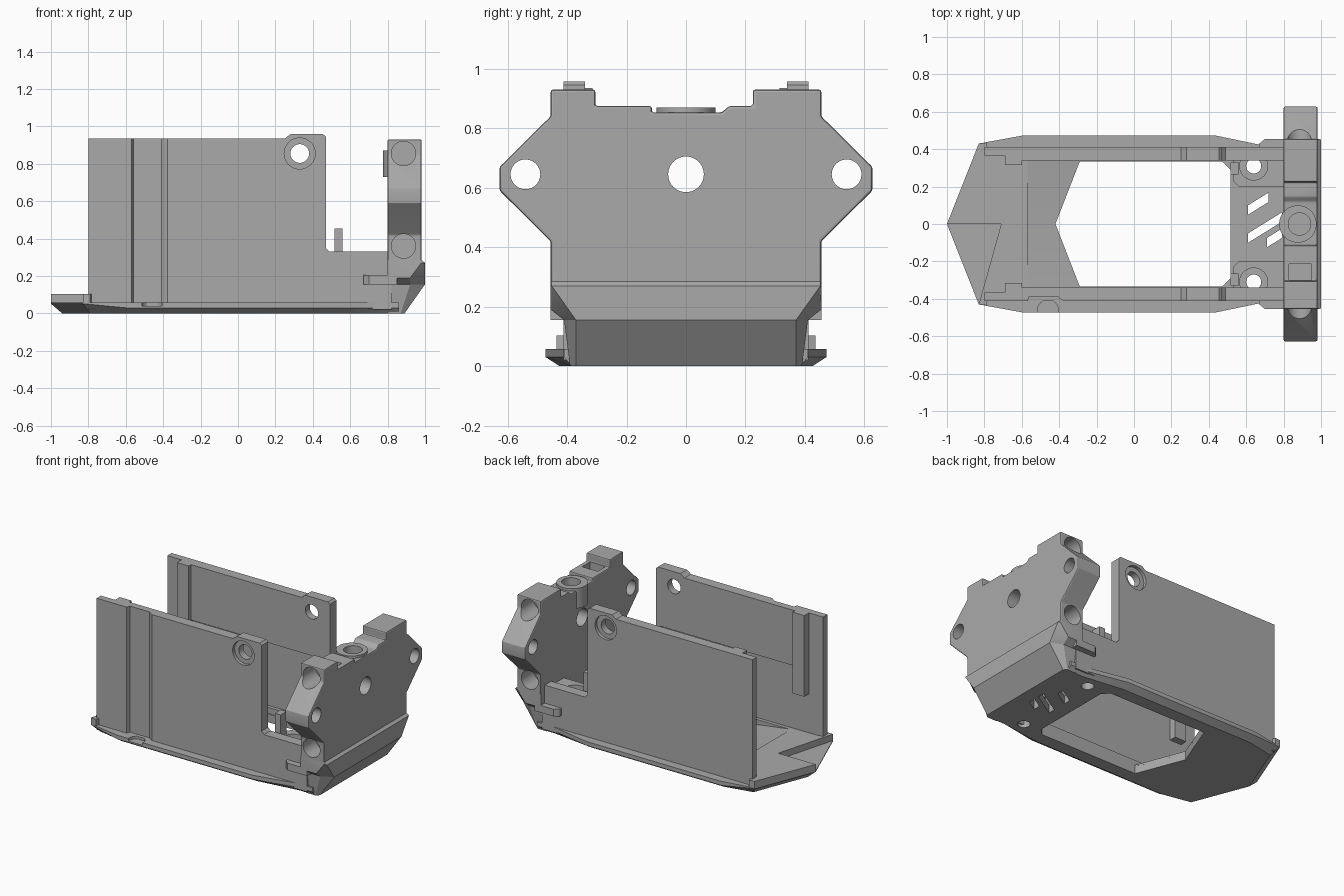
import bpy, bmesh, math
from mathutils import Matrix

if "Cube" in bpy.data.objects:
    bpy.data.objects.remove(bpy.data.objects["Cube"], do_unlink=True)

grey = bpy.data.materials.new("plain grey")
grey.use_nodes = True
grey.diffuse_color = (0.4, 0.4, 0.4, 1)
grey.node_tree.nodes["Principled BSDF"].inputs["Base Color"].default_value = (0.4, 0.4, 0.4, 1)
parts = []


def finish(name, bm):
    bmesh.ops.recalc_face_normals(bm, faces=bm.faces)
    mesh = bpy.data.meshes.new(name)
    bm.to_mesh(mesh)
    bm.free()
    mesh.materials.append(grey)
    obj = bpy.data.objects.new(name, mesh)
    bpy.context.collection.objects.link(obj)
    parts.append(obj)
    return obj


def loft(name, rings):
    """Closed solid through equal-sized rings of 3D points."""
    bm = bmesh.new()
    loops = [[bm.verts.new(p) for p in ring] for ring in rings]
    n = len(loops[0])
    for a, b in zip(loops, loops[1:]):
        for i in range(n):
            j = (i + 1) % n
            bm.faces.new((a[i], a[j], b[j], b[i]))
    bm.faces.new(loops[0])
    bm.faces.new(loops[-1])
    return finish(name, bm)


def prism(name, points, axis, lo, hi):
    """Extrude a 2D outline along x, y or z."""
    place = {"x": lambda a, b, t: (t, a, b),
             "y": lambda a, b, t: (a, t, b),
             "z": lambda a, b, t: (a, b, t)}[axis]
    return loft(name, [[place(a, b, t) for a, b in points] for t in (lo, hi)])


def box(name, x, y, z):
    return prism(name, [(x[0], y[0]), (x[1], y[0]), (x[1], y[1]), (x[0], y[1])], "z", *z)


def cylinder(name, center, radius, length, axis):
    bm = bmesh.new()
    turn = {"x": Matrix.Rotation(math.pi / 2, 4, "Y"),
            "y": Matrix.Rotation(math.pi / 2, 4, "X"),
            "z": Matrix.Identity(4)}[axis]
    bmesh.ops.create_cone(bm, cap_ends=True, segments=40, radius1=radius, radius2=radius,
                          depth=length, matrix=Matrix.Translation(center) @ turn)
    return finish(name, bm)


def apply_modifiers(obj):
    graph = bpy.context.evaluated_depsgraph_get()
    graph.update()
    mesh = bpy.data.meshes.new_from_object(obj.evaluated_get(graph))
    obj.modifiers.clear()
    obj.data = mesh


def cut(obj, *cutters):
    for cutter in cutters:
        mod = obj.modifiers.new("cut", "BOOLEAN")
        mod.operation = "DIFFERENCE"
        mod.solver = "EXACT"
        mod.object = cutter
    apply_modifiers(obj)
    for cutter in cutters:
        parts.remove(cutter)
        bpy.data.objects.remove(cutter, do_unlink=True)


def mirrored(half):
    """Complete an outline about y = 0."""
    return half + [(x, -y) for x, y in reversed(half) if y > 0]


# Base plate with bevelled rim and pointed nose
rim = mirrored([(-1, 0), (-.83, .43), (-.6, .472), (.44, .472), (.74, .41), (.86, .41)])
sole = mirrored([(-.94, 0), (-.79, .385), (-.59, .425), (.44, .425), (.74, .385), (.86, .385)])
base = loft("base_plate", [
    [(x, y, 0) for x, y in sole],
    [(x, y, .052 if x < -.8 else .03) for x, y in rim],
    [(x, y, .058) for x, y in rim]])
opening = mirrored([(-.42, 0), (-.29, .335), (.47, .335), (.515, .29)])
cutters = [prism("opening", opening, "z", -.1, .3),
           cylinder("thumb_dimple", (-.46, -.46, .14), .055, .2, "z")]
for s in (1, -1):
    cutters.append(cylinder("screw_hole", (.64, s * .31, 0), .04, .4, "z"))
for x0, x1, y0 in ((.61, .72, .05), (.61, .79, -.1), (.71, .79, -.125)):
    rise = (x1 - x0) * .62
    cutters.append(prism("vent", [(x0, y0), (x1, y0 + rise), (x1, y0 + rise + .05),
                                  (x0, y0 + .05)], "z", -.1, .3))
cut(base, *cutters)

# Raised nose pad and the ramp down to the opening
prism("nose_pad", mirrored([(-1, 0), (-.83, .43), (-.79, .435), (-.77, .36), (-.57, .36)])
      + [(-.71, 0)], "z", .05, .103)
loft("nose_ramp", [[(x + shift, y, z) for x, z in
                    ((-.71, .05), (-.71, .103), (-.42, .062), (-.42, .05))]
                   for y, shift in ((-.36, .14), (0, 0), (.36, .14))])

# Side walls, screw posts and corner mounts
wall_outline = [(-.8, .02), (.82, .02), (.82, .33), (.49, .33), (.47, .35), (.47, .945),
                (.455, .958), (.28, .958), (.25, .935), (-.8, .935)]
for s, side in ((1, "back"), (-1, "front")):
    wall = prism(side + "_wall", wall_outline, "y", s * .34, s * .412)
    cutters = [cylinder("hole", (.33, s * .38, .855), .05, .3, "y"),
               cylinder("counterbore", (.33, s * .42, .855), .083, .06, "y"),
               box("inner_recess", (-.7, .44), sorted((s * .3, s * .365)), (.1, .55)),
               box("end_recess", (-.9, -.69), sorted((s * .3, s * .365)), (.1, 1.1))]
    if s < 0:
        cutters.append(prism("outer_recess", [(-.575, -.43), (-.56, -.388), (-.41, -.388),
                                              (-.35, -.43)], "z", .058, 1.1))
    cut(wall, *cutters)
    box(side + "_wall_rib", (-.69, -.6), sorted((s * .315, s * .37)), (.37, .935))
    box(side + "_post", (.515, .56), sorted((s * .265, s * .33)), (.05, .455))
    mount = prism(side + "_screw_mount", [(.53, s * .35), (.53, s * .23), (.56, s * .2),
                                          (.82, s * .2), (.82, s * .35)], "z", .05, .3)
    cut(mount, cylinder("bore", (.64, s * .31, .3), .075, .3, "z"),
        cylinder("screw_hole", (.64, s * .31, .1), .04, .4, "z"))
    prism(side + "_side_ledge", [(.67, s * .4), (.67, s * .43), (.7, s * .455), (.85, s * .455),
                                 (.85, s * .4)], "z", .155, .205)

# Tail block with sloping underside
tail_levels = [(0, .39, .87, .89, .37), (.155, .41, .92, 1, .37), (.19, .455, .92, 1, .395),
               (.27, .455, .98, 1, .452), (.285, .455, .975, .982, .452)]
loft("tail_block", [[(x, y, z) for x, y in mirrored([(.8, w), (xs, w), (xe, ye)])]
                    for z, w, xs, xe, ye in tail_levels])

# Upright end plate with side ears
ear = [(.455, .93), (.455, .84), (.627, .67), (.627, .59), (.455, .42), (.455, .27)]
crest = [(-.305, .93), (-.305, .875), (-.115, .875), (-.115, .853), (.12, .853),
         (.145, .875), (.225, .875), (.225, .93)]
plate = prism("end_plate", crest + ear + [(-y, z) for y, z in reversed(ear)], "x", .8, .982)
bevel = plate.modifiers.new("soft_edges", "BEVEL")
bevel.width = .008
bevel.segments = 2
apply_modifiers(plate)
cutters = [cylinder("centre_hole", (.89, 0, .645), .06, .5, "x"),
           cylinder("pin_bore", (.885, 0, .9), .06, .3, "z"),
           box("crest_notch", (.83, .95), (-.3, -.215), (.76, 1))]
for s in (1, -1):
    cutters.append(cylinder("ear_hole", (.89, s * .54, .645), .05, .5, "x"))
    for z in (.855, .36):
        cutters.append(cylinder("side_bore", (.885, s * .45, z), .065, .26, "y"))
cut(plate, *cutters)

# Pin socket bulging from the end plate
socket = cylinder("pin_socket", (.876, 0, .8), .1, .14, "z")
cut(socket, cylinder("pin_bore", (.885, 0, .9), .06, .3, "z"))

# Smooth round bores, keep other edges crisp
bpy.ops.object.select_all(action="DESELECT")
for obj in parts:
    obj.select_set(True)
bpy.context.view_layer.objects.active = parts[0]
bpy.ops.object.shade_smooth_by_angle(angle=math.radians(20))
